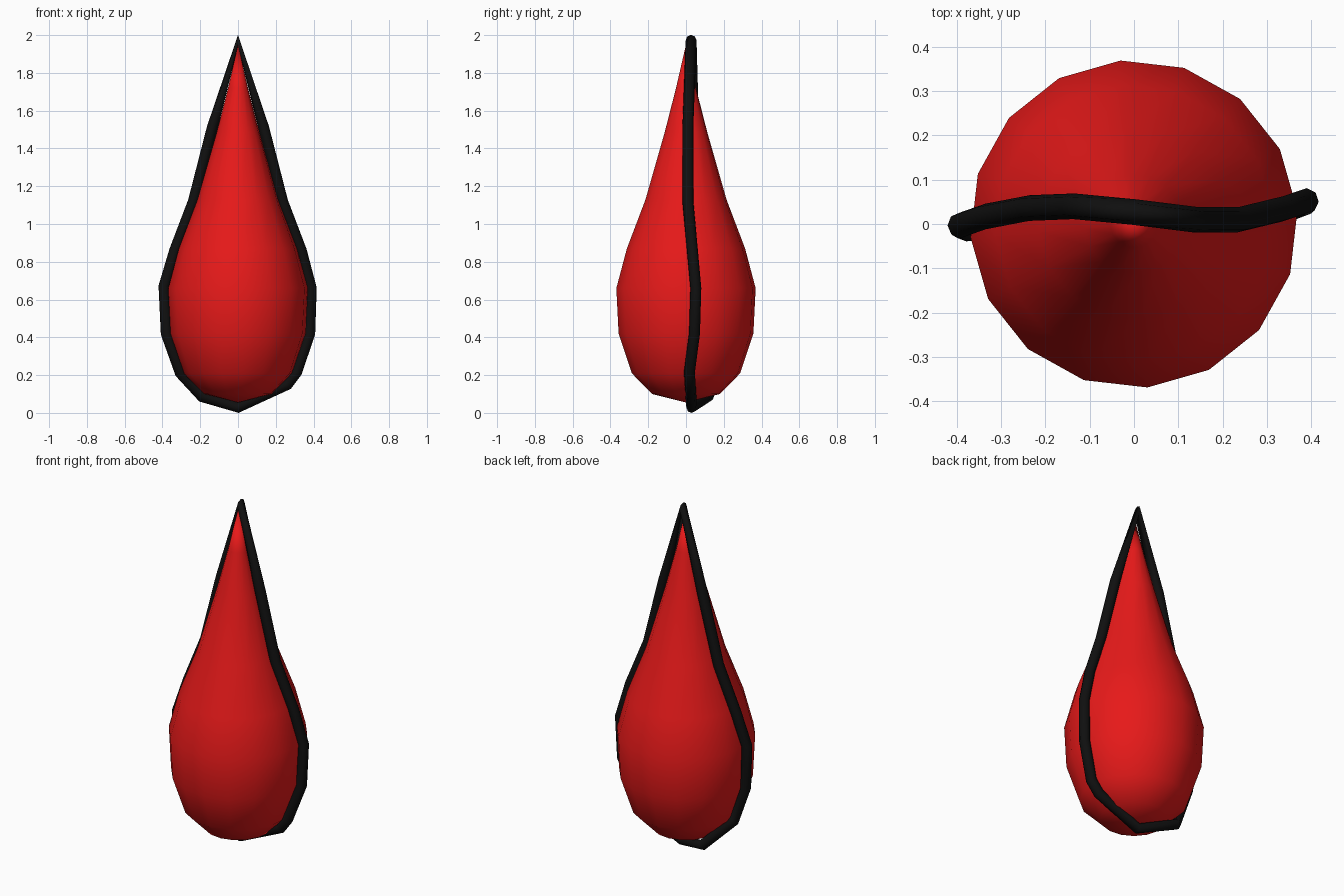
import bpy, bmesh
from math import sin, cos, pi, radians

if "Cube" in bpy.data.objects:
    bpy.data.objects.remove(bpy.data.objects["Cube"])


def material(name, color):
    m = bpy.data.materials.new(name)
    m.diffuse_color = (*color, 1)
    m.use_nodes = True
    m.node_tree.nodes["Principled BSDF"].inputs["Base Color"].default_value = m.diffuse_color
    return m


# Teardrop body: a 16-sided lathe with pointed ends
SIDES, TURN = 16, radians(4.7)
BOTTOM, TIP = 0.055, 1.95
PROFILE = [(0.18, 0.10), (0.288, 0.21), (0.358, 0.42), (0.37, 0.66),
           (0.314, 0.87), (0.215, 1.13), (0.112, 1.49), (0.053, 1.72)]

bm = bmesh.new()
rings = [[bm.verts.new((r * cos(TURN + 2 * pi * i / SIDES),
                        r * sin(TURN + 2 * pi * i / SIDES), z))
          for i in range(SIDES)] for r, z in PROFILE]
low = bm.verts.new((0, 0, BOTTOM))
top = bm.verts.new((0, 0, TIP))
for i in range(SIDES):
    j = (i + 1) % SIDES
    bm.faces.new((low, rings[0][j], rings[0][i]))
    bm.faces.new((rings[-1][i], rings[-1][j], top))
    for a, b in zip(rings, rings[1:]):
        bm.faces.new((a[i], a[j], b[j], b[i]))
for f in bm.faces:
    f.smooth = True
mesh = bpy.data.meshes.new("drop_body")
bm.to_mesh(mesh)
bm.free()
body = bpy.data.objects.new("drop_body", mesh)
bpy.context.collection.objects.link(body)
mesh.materials.append(material("red", (0.8, 0.01, 0.01)))

# Wavy black cord running round the drop as a closed loop
PATH = [(0, 0.027, 1.972), (0.136, 0.01, 1.51), (0.236, 0.01, 1.12),
        (0.335, 0.034, 0.86), (0.388, 0.052, 0.66), (0.38, 0.045, 0.42),
        (0.31, 0.018, 0.215), (0.262, 0.022, 0.15), (0, 0.03, 0.029),
        (-0.19, 0.12, 0.085), (-0.305, -0.01, 0.21), (-0.38, -0.01, 0.42),
        (-0.392, -0.003, 0.67), (-0.335, 0.017, 0.86),
        (-0.236, 0.036, 1.12), (-0.136, 0.04, 1.51)]
curve = bpy.data.curves.new("cord", 'CURVE')
curve.dimensions = '3D'
curve.bevel_depth = 0.029
curve.bevel_resolution = 2
spline = curve.splines.new('POLY')
spline.points.add(len(PATH) - 1)
for p, co in zip(spline.points, PATH):
    p.co = (*co, 1)
spline.use_cyclic_u = True
curve.materials.append(material("black", (0.005, 0.005, 0.005)))
cord = bpy.data.objects.new("cord", curve)
bpy.context.collection.objects.link(cord)
bpy.context.view_layer.objects.active = cord
cord.select_set(True)
bpy.ops.object.convert(target='MESH')
